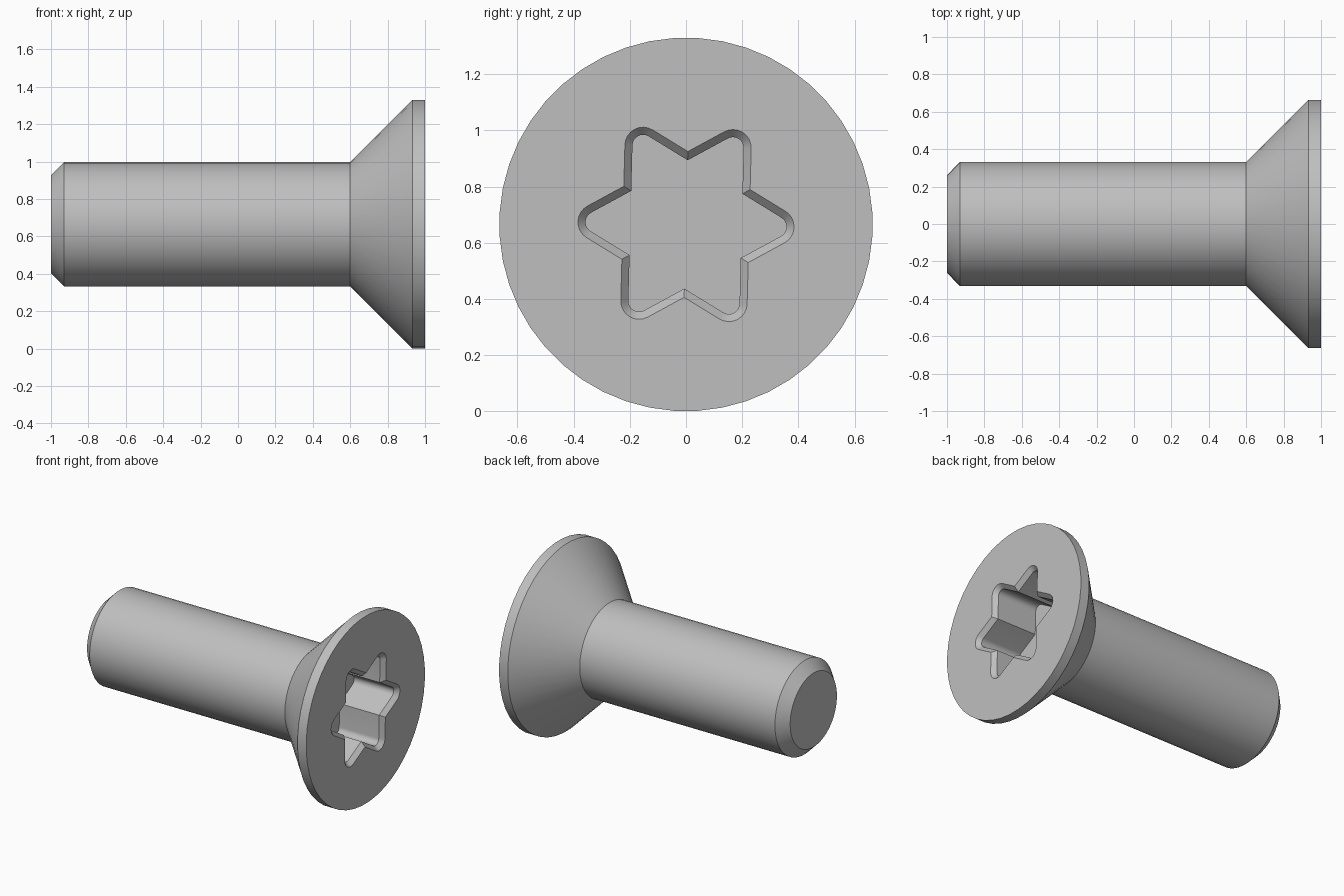
import bpy, bmesh, math

cube = bpy.data.objects.get("Cube")
if cube:
    bpy.data.objects.remove(cube, do_unlink=True)

SEGMENTS = 48
HEAD_R, SHAFT_R, TIP_R = 0.665, 0.333, 0.262
AXIS_Z = HEAD_R

steel = bpy.data.materials.new("plain steel")
steel.use_nodes = True
steel.diffuse_color = (0.52, 0.52, 0.52, 1)
steel.node_tree.nodes["Principled BSDF"].inputs["Base Color"].default_value = (0.52, 0.52, 0.52, 1)


def circle(radius):
    angles = [2 * math.pi * (i + 0.5) / SEGMENTS for i in range(SEGMENTS)]
    return [(radius * math.cos(a), radius * math.sin(a)) for a in angles]


def star(lobe_r, lobe_centre=0.32, arc_steps=8):
    """Six rounded lobes joined by straight flanks that meet in sharp valleys."""
    points = []
    valley_r = (lobe_centre / 2 + lobe_r) / math.cos(math.pi / 6)
    for k in range(6):
        a = math.radians(60 * k - 1.5)
        cy, cz = lobe_centre * math.cos(a), lobe_centre * math.sin(a)
        for i in range(arc_steps + 1):
            t = a + math.radians(-60 + 120 * i / arc_steps)
            points.append((cy + lobe_r * math.cos(t), cz + lobe_r * math.sin(t)))
        v = a + math.pi / 6
        points.append((valley_r * math.cos(v), valley_r * math.sin(v)))
    return points


def loft(name, sections):
    """Closed solid through outlines placed along x, capped at both ends."""
    bm = bmesh.new()
    rings = [[bm.verts.new((x, y, z + AXIS_Z)) for y, z in outline] for x, outline in sections]
    for a, b in zip(rings, rings[1:]):
        n = len(a)
        for i in range(n):
            bm.faces.new((a[i], a[(i + 1) % n], b[(i + 1) % n], b[i]))
    bm.faces.new(rings[0])
    bm.faces.new(rings[-1])
    bmesh.ops.recalc_face_normals(bm, faces=bm.faces)
    mesh = bpy.data.meshes.new(name)
    bm.to_mesh(mesh)
    bm.free()
    mesh.materials.append(steel)
    obj = bpy.data.objects.new(name, mesh)
    bpy.context.collection.objects.link(obj)
    return obj


# Screw body: chamfered tip, shaft, countersunk head
screw = loft("countersunk_screw", [
    (-1.0, circle(TIP_R)),
    (-0.93, circle(SHAFT_R)),
    (0.6, circle(SHAFT_R)),
    (0.932, circle(HEAD_R)),
    (1.0, circle(HEAD_R)),
])

# Six-lobe drive socket with a chamfered mouth
cutter = loft("socket_cutter", [
    (0.66, star(0.038)),
    (0.97, star(0.038)),
    (1.0, star(0.065)),
    (1.05, star(0.065)),
])
cutter.hide_render = True

cut = screw.modifiers.new("socket", 'BOOLEAN')
cut.operation = 'DIFFERENCE'
cut.solver = 'EXACT'
cut.object = cutter

bpy.ops.object.select_all(action='DESELECT')
bpy.context.view_layer.objects.active = screw
screw.select_set(True)
bpy.ops.object.modifier_apply(modifier=cut.name)
bpy.data.objects.remove(cutter, do_unlink=True)
bpy.ops.object.shade_smooth_by_angle(angle=math.radians(28))
